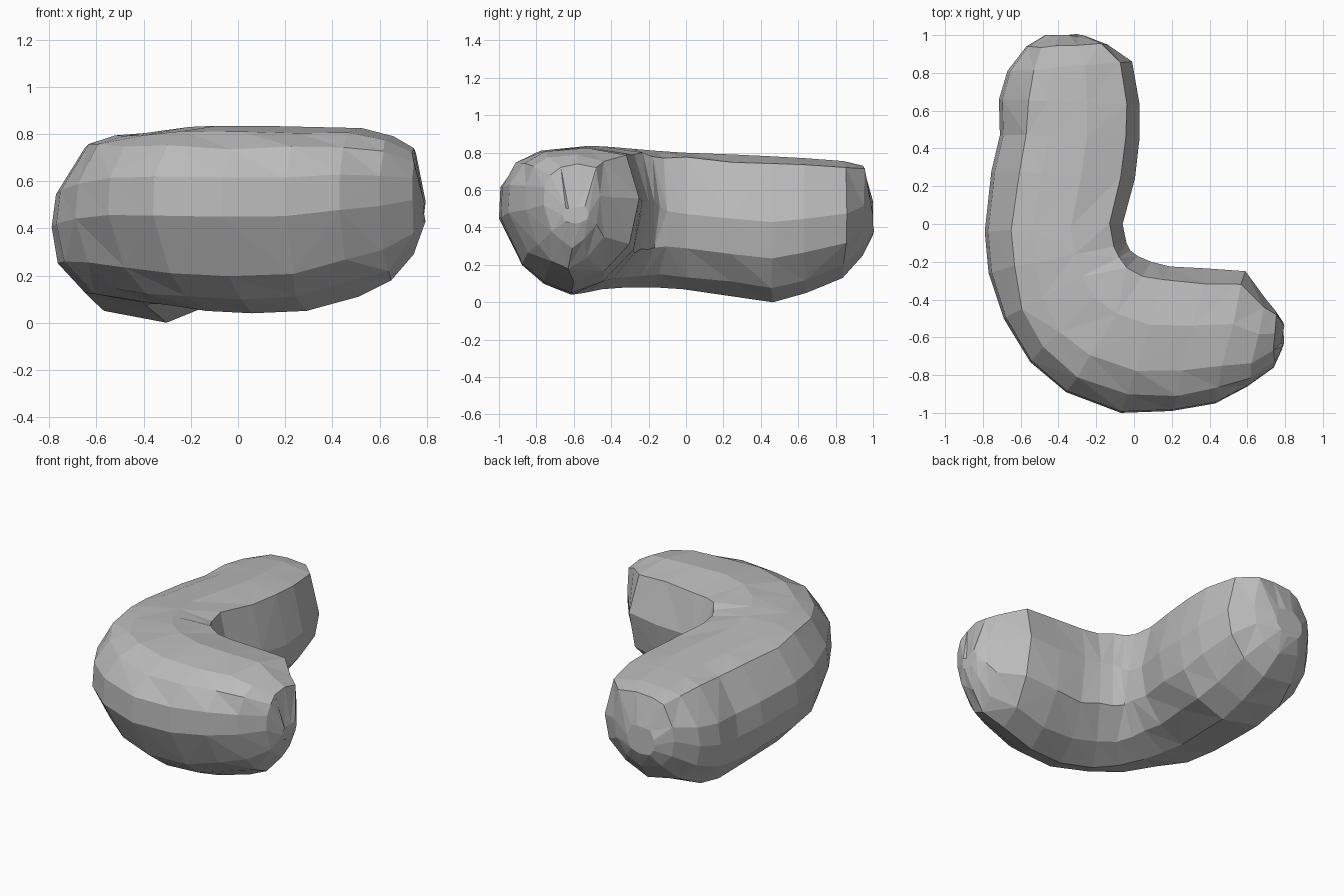
import bpy, bmesh, random
from mathutils import Vector

random.seed(4)
cube = bpy.data.objects.get("Cube")
if cube:
    bpy.data.objects.remove(cube)

# Stone grey material
grey = bpy.data.materials.new("stone_grey")
grey.use_nodes = True
colour = (0.5, 0.5, 0.5, 1)
grey.diffuse_color = colour
grey.node_tree.nodes["Principled BSDF"].inputs["Base Color"].default_value = colour

# Cross-sections of the two arms: -1 is the outside of the bend, +1 the inside
back_profile = [(-1, -.08), (-.95, .3), (-.6, .86), (-.3, .96), (.25, 1), (.8, .91),
                (1, .1), (.91, -.4), (.58, -.8), (.1, -1), (-.6, -.86), (-.93, -.5)]
front_profile = [(-1, .03), (-.98, .45), (-.77, .77), (-.45, .93), (.2, 1), (.8, .9),
                 (1, .25), (.86, -.42), (.44, -.82), (0, -1), (-.4, -.84), (-.7, -.58)]

# Stations along the bend: outer x, y, inner x, y, bottom z, top z
stations = [
    (-.47, 1, -.27, 1, .36, .54),
    (-.57, .94, -.14, .95, .25, .73),
    (-.67, .81, -.01, .86, .13, .755),
    (-.715, .66, .03, .63, .05, .77),
    (-.71, .47, .03, .46, 0, .78),
    (-.755, .28, .005, .24, .03, .79),
    (-.79, -.04, -.06, 0, .07, .8),
    (-.77, -.26, -.04, -.1, .08, .81),
    (-.69, -.5, -.02, -.14, .08, .82),
    (-.55, -.73, .02, -.17, .07, .83),
    (-.36, -.89, .09, -.2, .05, .835),
    (-.07, -1, .19, -.225, .04, .835),
    (.2, -.99, .38, -.235, .05, .83),
    (.43, -.95, .59, -.25, .11, .825),
    (.6, -.86, .7, -.4, .18, .79),
    (.74, -.76, .75, -.46, .29, .74),
    (.785, -.66, .79, -.52, .42, .51)]

bm = bmesh.new()


def ring(station):
    ox, oy, ix, iy, low, high = station
    outer, inner = Vector((ox, oy, 0)), Vector((ix, iy, 0))
    blend = min(1, max(0, (-oy - .2) / .6))
    verts = []
    for back, front in zip(back_profile, front_profile):
        u, v = Vector(back).lerp(Vector(front), blend)
        p = outer.lerp(inner, (u + 1) / 2)
        p.z = (low + high) / 2 + v * (high - low) / 2
        if abs(u) < .9 and abs(v) < .95:   # uneven facets away from the outline
            p += Vector([random.uniform(-.01, .01) for _ in range(3)])
        verts.append(bm.verts.new(p))
    return verts


# Body skin, split along irregular diagonals
rings = [ring(s) for s in stations]
n = len(back_profile)
for a, b in zip(rings, rings[1:]):
    for i in range(n):
        j = (i + 1) % n
        if random.random() < .5:
            bm.faces.new((a[i], a[j], b[j]))
            bm.faces.new((a[i], b[j], b[i]))
        else:
            bm.faces.new((a[i], a[j], b[i]))
            bm.faces.new((a[j], b[j], b[i]))

# Blunt closed ends
for loop in (rings[0], rings[-1]):
    bm.faces.new(loop)

bmesh.ops.recalc_face_normals(bm, faces=bm.faces)
mesh = bpy.data.meshes.new("bent_body")
bm.to_mesh(mesh)
bm.free()
mesh.materials.append(grey)
body = bpy.data.objects.new("bent_body", mesh)
bpy.context.collection.objects.link(body)
